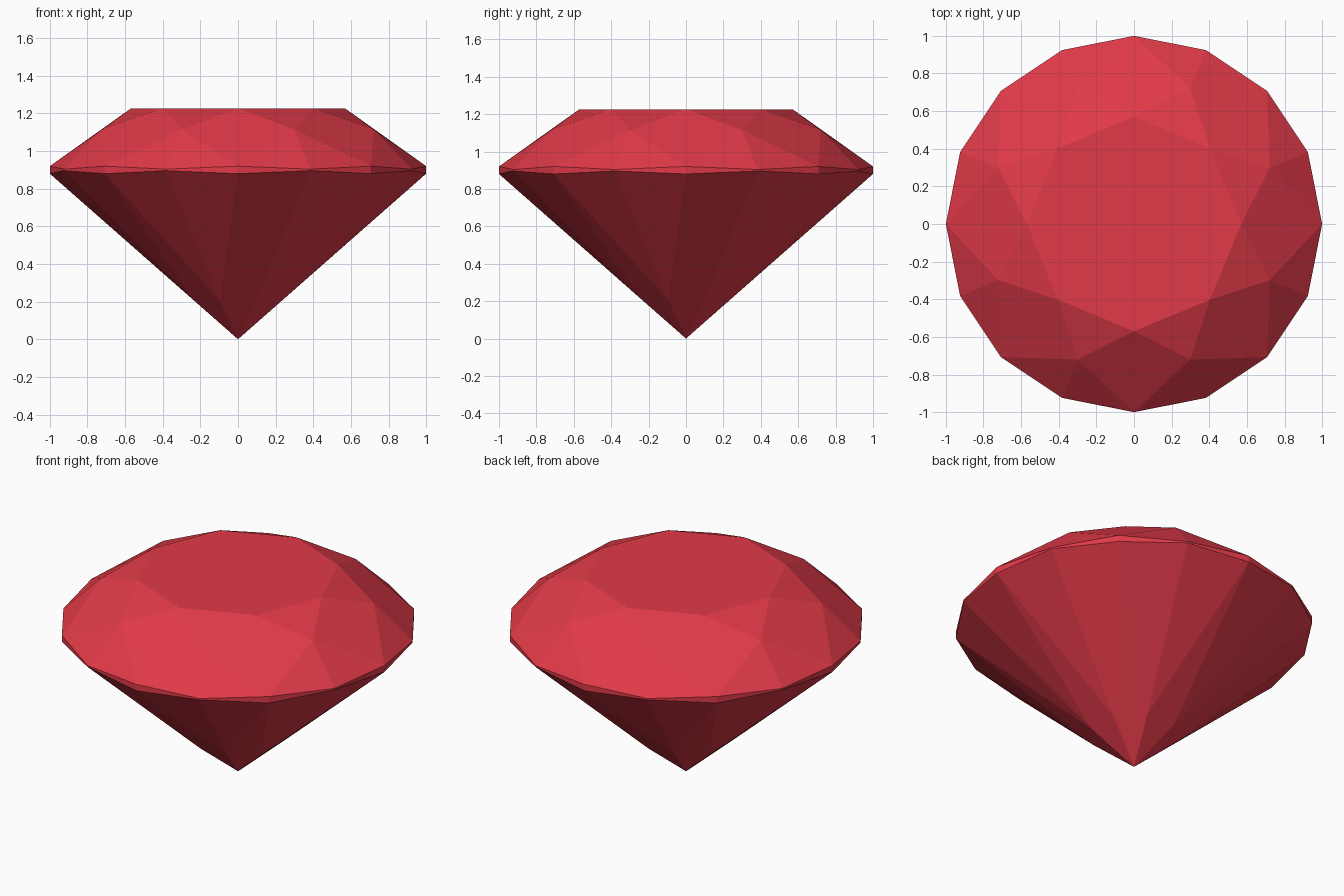
import bpy, bmesh, math

if "Cube" in bpy.data.objects:
    bpy.data.objects.remove(bpy.data.objects["Cube"])

red = bpy.data.materials.new("gem red")
red.diffuse_color = (0.75, 0.042, 0.065, 1)
red.use_nodes = True
red.node_tree.nodes["Principled BSDF"].inputs["Base Color"].default_value = red.diffuse_color

bm = bmesh.new()
STEP = math.pi / 8  # sixteen divisions round the girdle


def ring(radius, z, start, skip):
    """Ring of vertices keyed by sixteenth index."""
    return {i: bm.verts.new((radius * math.sin(i * STEP), -radius * math.cos(i * STEP), z))
            for i in range(start, 16, skip)}


# rings from top to bottom
table = ring(0.57, 1.226, 0, 2)
star = ring(0.78, 1.115, 1, 2)
upper = {**ring(1.0, 0.92, 0, 2), **ring(1.0, 0.904, 1, 2)}
lower = {**ring(1.0, 0.88, 0, 2), **ring(1.0, 0.896, 1, 2)}
pavilion = ring(0.25, 0.204, 1, 2)
culet = bm.verts.new((0, 0, 0))

# flat table
bm.faces.new([table[i] for i in range(0, 16, 2)])

for i in range(0, 16, 2):
    a, b, c, p = i, i + 1, (i + 2) % 16, (i - 1) % 16
    # crown: star, kite and two upper girdle facets
    bm.faces.new((table[a], star[b], table[c]))
    bm.faces.new((table[a], star[p], upper[a], star[b]))
    bm.faces.new((star[b], upper[a], upper[b]))
    bm.faces.new((star[b], upper[b], upper[c]))
    # scalloped girdle
    bm.faces.new((upper[a], lower[a], lower[b], upper[b]))
    bm.faces.new((upper[b], lower[b], lower[c], upper[c]))
    # pavilion: two lower girdle facets and a long kite
    bm.faces.new((pavilion[b], lower[b], lower[a]))
    bm.faces.new((pavilion[b], lower[c], lower[b]))
    bm.faces.new((culet, pavilion[b], lower[a], pavilion[p]))

bmesh.ops.recalc_face_normals(bm, faces=bm.faces[:])
mesh = bpy.data.meshes.new("cut_gem")
bm.to_mesh(mesh)
bm.free()
mesh.materials.append(red)
gem = bpy.data.objects.new("cut_gem", mesh)
bpy.context.collection.objects.link(gem)
